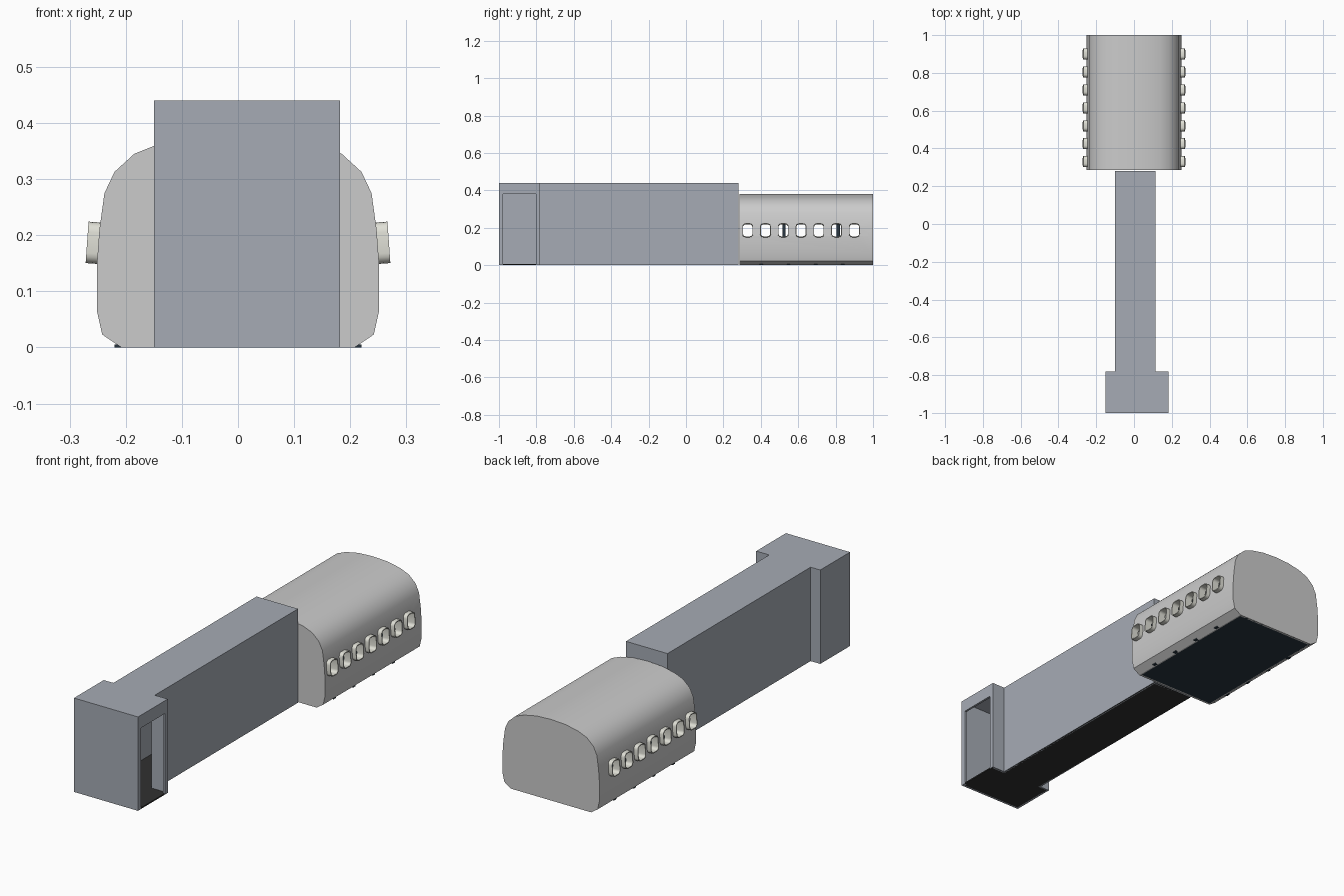
import bpy
import bmesh
from math import sin, cos, pi, radians

cube = bpy.data.objects.get("Cube")
if cube:
    bpy.data.objects.remove(cube)


def material(name, rgb):
    m = bpy.data.materials.new(name)
    m.use_nodes = True
    m.diffuse_color = (*rgb, 1)
    m.node_tree.nodes["Principled BSDF"].inputs["Base Color"].default_value = (*rgb, 1)
    return m


panel = material("blue_grey_panel", (0.38, 0.41, 0.46))
carpet = material("dark_carpet", (0.03, 0.03, 0.03))
navy = material("navy", (0.02, 0.035, 0.05))
trim = material("window_trim", (0.75, 0.75, 0.68))

AXES = {"x": lambda u, v, w: (w, u, v),
        "y": lambda u, v, w: (u, w, v),
        "z": lambda u, v, w: (u, v, w)}


def add_prism(bm, outline, axis, lo, hi, hole=None):
    """Extrude a closed outline along an axis, optionally with a matching hole."""
    def ring(points, w):
        return [bm.verts.new(AXES[axis](u, v, w)) for u, v in points]

    def bridge(a, b):
        for i in range(len(a)):
            j = (i + 1) % len(a)
            bm.faces.new((a[i], a[j], b[j], b[i]))

    a, b = ring(outline, lo), ring(outline, hi)
    bridge(a, b)
    if hole:
        c, d = ring(hole, lo), ring(hole, hi)
        bridge(c, d)
        bridge(a, c)
        bridge(b, d)
    else:
        bm.faces.new(a)
        bm.faces.new(b)


def finish(name, bm, mat=None):
    bmesh.ops.recalc_face_normals(bm, faces=bm.faces)
    mesh = bpy.data.meshes.new(name)
    bm.to_mesh(mesh)
    bm.free()
    if mat:
        mesh.materials.append(mat)
    obj = bpy.data.objects.new(name, mesh)
    bpy.context.collection.objects.link(obj)
    return obj


def prism(name, outline, axis, lo, hi, mat=None, hole=None):
    bm = bmesh.new()
    add_prism(bm, outline, axis, lo, hi, hole)
    return finish(name, bm, mat)


def rect(x0, x1, y0, y1):
    return [(x0, y0), (x1, y0), (x1, y1), (x0, y1)]


def rounded(cx, cy, hw, hh, r, steps=4):
    pts = []
    for q, (sx, sy) in enumerate([(1, 1), (-1, 1), (-1, -1), (1, -1)]):
        for i in range(steps + 1):
            t = (q + i / steps) * pi / 2
            pts.append((cx + sx * (hw - r) + r * cos(t), cy + sy * (hh - r) + r * sin(t)))
    return pts


def activate(obj):
    bpy.ops.object.select_all(action="DESELECT")
    obj.select_set(True)
    bpy.context.view_layer.objects.active = obj


def cut(obj, cutter):
    cutter.hide_render = True
    mod = obj.modifiers.new("cut", "BOOLEAN")
    mod.operation = "DIFFERENCE"
    mod.solver = "EXACT"
    mod.object = cutter
    activate(obj)
    bpy.ops.object.modifier_apply(modifier=mod.name)
    bpy.data.objects.remove(cutter)


def smooth(obj):
    activate(obj)
    bpy.ops.object.shade_smooth_by_angle(angle=radians(30))


# Boarding bridge: hollow T-shaped walls, roof and floor
def bridge_plan(t):
    return [(-0.15 + t, -1 + t), (0.182 - t, -1 + t), (0.182 - t, -0.78 - t),
            (0.115 - t, -0.78 - t), (0.115 - t, 0.28 - t), (-0.10 + t, 0.28 - t),
            (-0.10 + t, -0.78 - t), (-0.15 + t, -0.78 - t)]


walls = prism("bridge_walls", bridge_plan(0), "z", 0, 0.44, panel, bridge_plan(0.01))
cut(walls, prism("door_cutter", rect(-0.978, -0.802, -0.1, 0.38), "x", 0.15, 0.3))
prism("bridge_roof", bridge_plan(0.01), "z", 0.43, 0.44, panel)
prism("bridge_floor", bridge_plan(0.0005), "z", 0, 0.006, carpet)

# Cabin shell: thin arch, open underneath
FRONT, BACK = 0.285, 1.0
half = [(0.208, 0), (0.242, 0.023), (0.251, 0.063), (0.251, 0.155), (0.247, 0.21),
        (0.238, 0.275), (0.22, 0.313), (0.185, 0.345), (0.14, 0.363), (0.075, 0.376)]
outer = half + [(0, 0.38)] + [(-x, z) for x, z in reversed(half)]
inner = [(x * 0.97, z * 0.975) for x, z in outer]
shell = prism("cabin_shell", outer + inner[::-1], "y", FRONT, BACK)

# Window openings through both sides
window_ys = [0.33 + 0.095 * i for i in range(7)]
WIN_Z = 0.186
bm = bmesh.new()
for y in window_ys:
    add_prism(bm, rounded(y, WIN_Z, 0.027, 0.035, 0.016), "x", -0.4, 0.4)
cut(shell, finish("window_cutter", bm))
smooth(shell)

# End walls and floor of the cabin
prism("cabin_front_wall", inner, "y", FRONT, FRONT + 0.01)
prism("cabin_back_wall", inner, "y", BACK - 0.01, BACK)
prism("cabin_floor", rect(-0.205, 0.205, FRONT + 0.001, BACK - 0.001), "z", 0, 0.008, navy)

# Window frames share one mesh and lean with the wall
frame = prism("window_frame", rounded(0, 0, 0.029, 0.037, 0.018), "x", -0.018, 0.018,
              trim, rounded(0, 0, 0.025, 0.033, 0.014))
smooth(frame)
for side, label in ((1, "left"), (-1, "right")):
    for i, y in enumerate(window_ys):
        obj = bpy.data.objects.new(f"window_frame_{label}_{i + 1}", frame.data)
        obj.location = (side * 0.251, y, WIN_Z)
        obj.rotation_euler.y = -side * radians(4)
        bpy.context.collection.objects.link(obj)
bpy.data.objects.remove(frame)

# Seat rows: two seats each side of the aisle, with floor rails
for row in range(4):
    y = 0.37 + 0.145 * row
    bm = bmesh.new()
    for side in (1, -1):
        for x in (0.088, 0.178):
            cx = side * x
            add_prism(bm, rect(cx - 0.041, cx + 0.041, y, y + 0.018), "z", 0.08, 0.25)
            add_prism(bm, rect(cx - 0.041, cx + 0.041, y + 0.018, y + 0.08), "z", 0.08, 0.105)
            for leg in (-0.033, 0.033):
                add_prism(bm, rect(cx + leg - 0.005, cx + leg + 0.005, y + 0.026, y + 0.04),
                          "z", 0.005, 0.08)
            add_prism(bm, rect(cx - 0.042, cx + 0.042, y + 0.024, y + 0.042), "z", 0, 0.005)
    finish(f"seat_row_{row + 1}", bm, navy)
